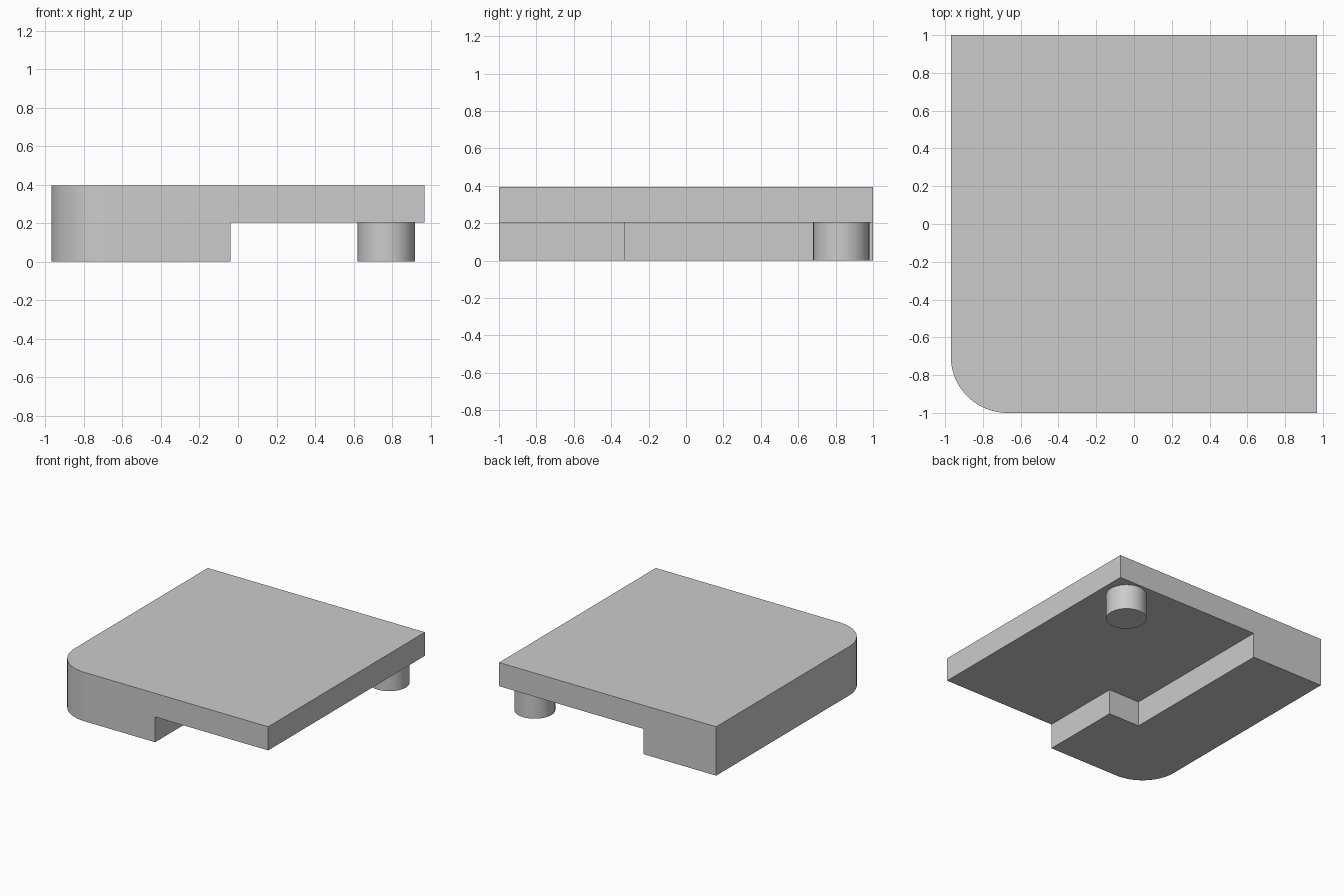
import bpy
import bmesh
from math import cos, sin, pi, radians

cube = bpy.data.objects.get("Cube")
if cube:
    bpy.data.objects.remove(cube, do_unlink=True)

HALF_X, HALF_Y = 0.97, 1.0
TOP, UNDERSIDE = 0.395, 0.204
CORNER = 0.3

grey = bpy.data.materials.new("plain grey")
grey.use_nodes = True
colour = (0.6, 0.6, 0.6, 1)
grey.diffuse_color = colour
grey.node_tree.nodes["Principled BSDF"].inputs["Base Color"].default_value = colour


def prism(name, outline, bottom, top):
    """Extrude an anticlockwise outline between two heights."""
    bm = bmesh.new()
    face = bm.faces.new([bm.verts.new((x, y, bottom)) for x, y in outline])
    result = bmesh.ops.extrude_face_region(bm, geom=[face], use_keep_orig=True)
    raised = [v for v in result["geom"] if isinstance(v, bmesh.types.BMVert)]
    bmesh.ops.translate(bm, verts=raised, vec=(0, 0, top - bottom))
    bmesh.ops.recalc_face_normals(bm, faces=bm.faces)
    mesh = bpy.data.meshes.new(name)
    bm.to_mesh(mesh)
    bm.free()
    obj = bpy.data.objects.new(name, mesh)
    bpy.context.collection.objects.link(obj)
    mesh.materials.append(grey)
    return obj


def select(obj):
    bpy.ops.object.select_all(action="DESELECT")
    obj.select_set(True)
    bpy.context.view_layer.objects.active = obj


def arc(cx, cy, radius, start, end, steps):
    angles = [start + (end - start) * i / steps for i in range(steps + 1)]
    return [(cx + radius * cos(a), cy + radius * sin(a)) for a in angles]


# Body: rectangular block with one rounded front corner
outline = arc(CORNER - HALF_X, CORNER - HALF_Y, CORNER, pi, 1.5 * pi, 24)
outline += [(HALF_X, -HALF_Y), (HALF_X, HALF_Y), (-HALF_X, HALF_Y)]
body = prism("body", outline, 0, TOP)

# Stepped recess cut out of the underside
recess = prism("recess_cutter",
               [(-0.04, -1.2), (1.2, -1.2), (1.2, 1.2),
                (-0.32, 1.2), (-0.32, -0.33), (-0.04, -0.33)],
               -0.2, UNDERSIDE)
recess.hide_render = True
cut = body.modifiers.new("recess", "BOOLEAN")
cut.operation = "DIFFERENCE"
cut.solver = "EXACT"
cut.object = recess
select(body)
bpy.ops.object.modifier_apply(modifier=cut.name)
bpy.data.objects.remove(recess, do_unlink=True)

# Round post under the back corner
post = prism("post", arc(0.77, 0.83, 0.15, 0, 2 * pi, 48)[:-1], 0, UNDERSIDE)

for part in (body, post):
    select(part)
    bpy.ops.object.shade_smooth_by_angle(angle=radians(30))
